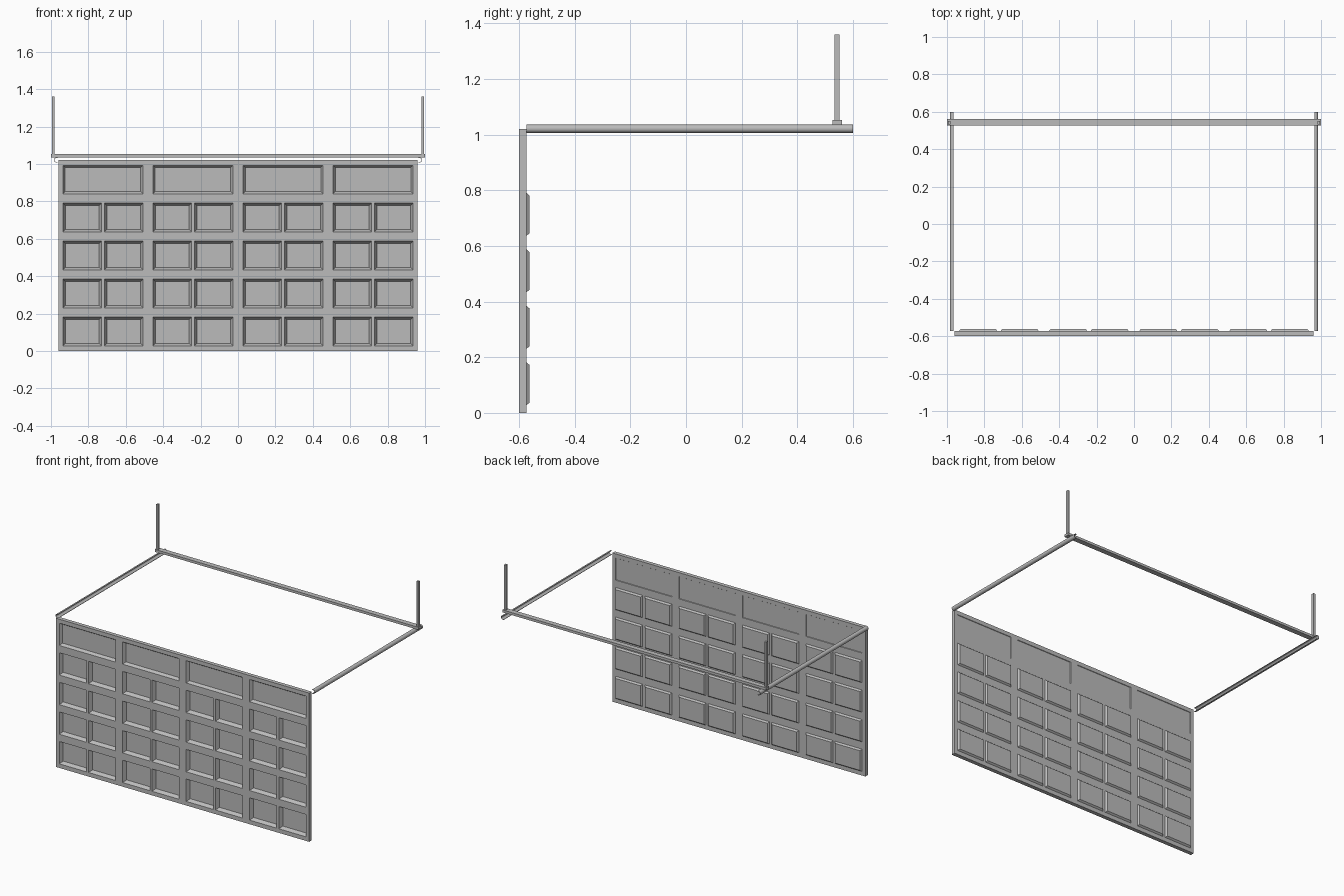
import bpy, bmesh, math

if "Cube" in bpy.data.objects:
    bpy.data.objects.remove(bpy.data.objects["Cube"])

grey = bpy.data.materials.new("galvanised grey")
grey.diffuse_color = (0.5, 0.5, 0.5, 1)
grey.use_nodes = True
grey.node_tree.nodes["Principled BSDF"].inputs["Base Color"].default_value = grey.diffuse_color


def finish(name, bm):
    bmesh.ops.remove_doubles(bm, verts=bm.verts, dist=0.0002)
    bmesh.ops.recalc_face_normals(bm, faces=bm.faces)
    mesh = bpy.data.meshes.new(name)
    bm.to_mesh(mesh)
    bm.free()
    mesh.materials.append(grey)
    ob = bpy.data.objects.new(name, mesh)
    bpy.context.collection.objects.link(ob)
    return ob


def box(name, x0, x1, y0, y1, z0, z1):
    bm = bmesh.new()
    bmesh.ops.create_cube(bm, size=1)
    for v in bm.verts:
        v.co = ((x0 + x1) / 2 + v.co.x * (x1 - x0),
                (y0 + y1) / 2 + v.co.y * (y1 - y0),
                (z0 + z1) / 2 + v.co.z * (z1 - z0))
    return finish(name, bm)


# Door: a sheet with pressed panels, and shallow panes in the top row
FRONT, BACK, HALF, TOP = -0.60, -0.573, 0.96, 1.02
xs = [-HALF]
for c in (-0.722, -0.241, 0.241, 0.722):
    xs += [c - 0.214, c - 0.008, c + 0.008, c + 0.214]
xs.append(HALF)
zs = [0]
for r in range(5):
    zs += [0.028 + r * 0.203, 0.181 + r * 0.203]
zs.append(TOP)

bm = bmesh.new()


def face(*pts):
    bm.faces.new([bm.verts.new(p) for p in pts])


def rect(x0, x1, z0, z1, y, inset=0):
    return [(x0 + inset, y, z0 + inset), (x1 - inset, y, z0 + inset),
            (x1 - inset, y, z1 - inset), (x0 + inset, y, z1 - inset)]


def pressed(x0, x1, z0, z1, y, floor, inset):
    outer, inner = rect(x0, x1, z0, z1, y), rect(x0, x1, z0, z1, floor, inset)
    for i in range(4):
        j = (i + 1) % 4
        face(outer[i], outer[j], inner[j], inner[i])
    face(*inner)


for j in range(len(zs) - 1):
    top_row = j == 9
    for i in range(len(xs) - 1):
        z0, z1 = zs[j], zs[j + 1]
        in_row = j % 2 == 1
        if in_row and top_row and i % 4 == 1:        # wide pane
            pressed(xs[i], xs[i + 3], z0, z1, FRONT, -0.581, 0.012)
            pressed(xs[i], xs[i + 3], z0, z1, BACK, -0.576, 0.002)
        elif in_row and top_row and i % 4 in (2, 3):
            continue
        elif in_row and i % 2 == 1:                  # small panel
            pressed(xs[i], xs[i + 1], z0, z1, FRONT, -0.576, 0.013)
            pressed(xs[i], xs[i + 1], z0, z1, BACK, -0.562, 0.009)
        else:                                        # flat sheet between panels
            for y in (FRONT, BACK):
                face(*rect(xs[i], xs[i + 1], z0, z1, y))
for a, b in zip(xs, xs[1:]):                         # bottom and top edges
    for z in (0, TOP):
        face((a, FRONT, z), (b, FRONT, z), (b, BACK, z), (a, BACK, z))
for a, b in zip(zs, zs[1:]):                         # side edges
    for x in (-HALF, HALF):
        face((x, FRONT, a), (x, FRONT, b), (x, BACK, b), (x, BACK, a))
finish("door", bm)


# Ceiling tracks: channels with a rounded outer side, open towards the middle
def track(name, side):
    bm = bmesh.new()
    cx, cz, r, t = 0.970, 1.0215, 0.0145, 0.003

    def arc(rad):
        pts = [(0.964, cz - rad)]
        for k in range(9):
            a = math.radians(-90 + k * 22.5)
            pts.append((cx + 0.014 * rad / r * math.cos(a), cz + rad * math.sin(a)))
        return pts + [(0.964, cz + rad)]

    profile = arc(r) + arc(r - t)[::-1]
    rings = [[bm.verts.new((side * x, y, z)) for x, z in profile]
             for y in (-0.573, 0.60)]
    n, m = len(profile), len(profile) // 2
    for i in range(n):
        j = (i + 1) % n
        bm.faces.new((rings[0][i], rings[0][j], rings[1][j], rings[1][i]))
    for ring in rings:
        for i in range(m - 1):
            bm.faces.new((ring[i], ring[i + 1], ring[n - 2 - i], ring[n - 1 - i]))
    ob = finish(name, bm)
    bpy.context.view_layer.objects.active = ob
    ob.select_set(True)
    bpy.ops.object.shade_smooth_by_angle(angle=math.radians(35))
    ob.select_set(False)


for side, label in ((-1, "left"), (1, "right")):
    track(label + "_track", side)
    # Hanger rods up to the ceiling
    x0, x1 = sorted((side * 0.980, side * 0.994))
    box(label + "_hanger", x0, x1, 0.533, 0.551, 1.05, 1.36)

# Cross bar joining the track ends
box("cross_bar", -1, 1, 0.526, 0.561, 1.035, 1.052)
